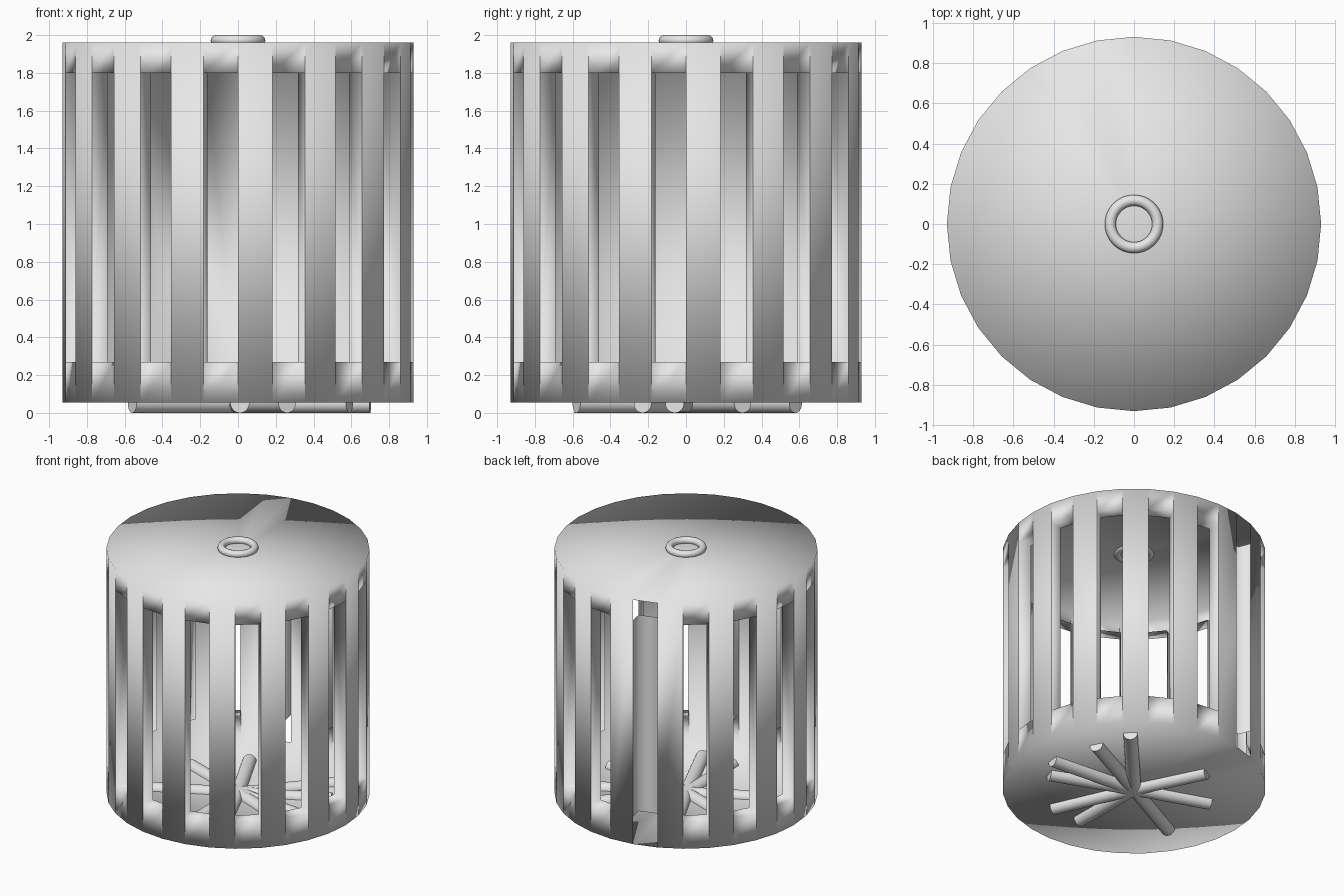
import bpy, bmesh
from math import sin, cos, pi, hypot, atan2
from mathutils import Vector

if "Cube" in bpy.data.objects:
    bpy.data.objects.remove(bpy.data.objects["Cube"], do_unlink=True)

SIDES = 32
R_OUT, R_IN = 0.93, 0.83
FLOOR, SILL, LINTEL, ROOF = 0.055, 0.27, 1.8, 1.96
PANEL_BAY = 17          # the one bay closed by a recessed panel

grey = bpy.data.materials.new("light grey")
grey.use_nodes = True
colour = (0.8, 0.8, 0.8, 1)
grey.diffuse_color = colour
grey.node_tree.nodes["Principled BSDF"].inputs["Base Color"].default_value = colour


def finish(obj, name):
    obj.name = name
    obj.data.materials.clear()
    obj.data.materials.append(grey)
    obj.data.polygons.foreach_set("use_smooth", [True] * len(obj.data.polygons))


# Cage: thin drum with alternating bars and framed openings
bm = bmesh.new()
cache = {}


def vert(i, r, z):
    key = (i % SIDES, r, z)
    if key not in cache:
        a = -pi / 2 + 2 * pi * i / SIDES
        cache[key] = bm.verts.new((r * cos(a), r * sin(a), z))
    return cache[key]


def face(*corners):
    bm.faces.new([vert(*c) for c in corners])


def upright(i, r, low, high):
    face((i, r, low), (i + 1, r, low), (i + 1, r, high), (i, r, high))


for i in range(SIDES):
    j = i + 1
    # roof and floor discs
    face((0, 0, ROOF), (i, R_OUT, ROOF), (j, R_OUT, ROOF))
    face((0, 0, FLOOR), (j, R_OUT, FLOOR), (i, R_OUT, FLOOR))
    if i % 2 == 0:
        upright(i, R_OUT, FLOOR, ROOF)
        continue
    # side walls of the opening
    face((i, R_OUT, SILL), (i, R_IN, SILL), (i, R_IN, LINTEL), (i, R_OUT, LINTEL))
    face((j, R_OUT, SILL), (j, R_OUT, LINTEL), (j, R_IN, LINTEL), (j, R_IN, SILL))
    if i == PANEL_BAY:
        upright(i, R_IN, SILL, LINTEL)
        continue
    # blocks above and below the opening, with their ledges
    upright(i, R_OUT, FLOOR, SILL)
    upright(i, R_OUT, LINTEL, ROOF)
    face((i, R_OUT, SILL), (j, R_OUT, SILL), (j, R_IN, SILL), (i, R_IN, SILL))
    face((i, R_IN, LINTEL), (j, R_IN, LINTEL), (j, R_OUT, LINTEL), (i, R_OUT, LINTEL))

mesh = bpy.data.meshes.new("cage")
bm.to_mesh(mesh)
bm.free()
cage = bpy.data.objects.new("cage", mesh)
bpy.context.collection.objects.link(cage)
finish(cage, "cage")

# Hanging ring on the roof
bpy.ops.mesh.primitive_torus_add(major_radius=0.1175, minor_radius=0.0275,
                                 major_segments=48, minor_segments=12,
                                 location=(0, 0, 1.9725))
finish(bpy.context.object, "top_ring")

# Rods spreading from the middle of the floor
ROD_R = 0.05
rod_ends = [(.52, .58), (.60, .30), (.70, -.06), (.59, -.23), (.26, -.58),
            (.01, -.59), (-.56, -.29), (-.54, .19), (-.25, .50)]
for n, (x, y) in enumerate(rod_ends):
    bpy.ops.mesh.primitive_cylinder_add(vertices=32, radius=ROD_R, depth=hypot(x, y),
                                        location=(x / 2, y / 2, ROD_R),
                                        rotation=(0, pi / 2, atan2(y, x)))
    finish(bpy.context.object, f"floor_rod_{n + 1}")
    bpy.ops.object.shade_smooth_by_angle()
